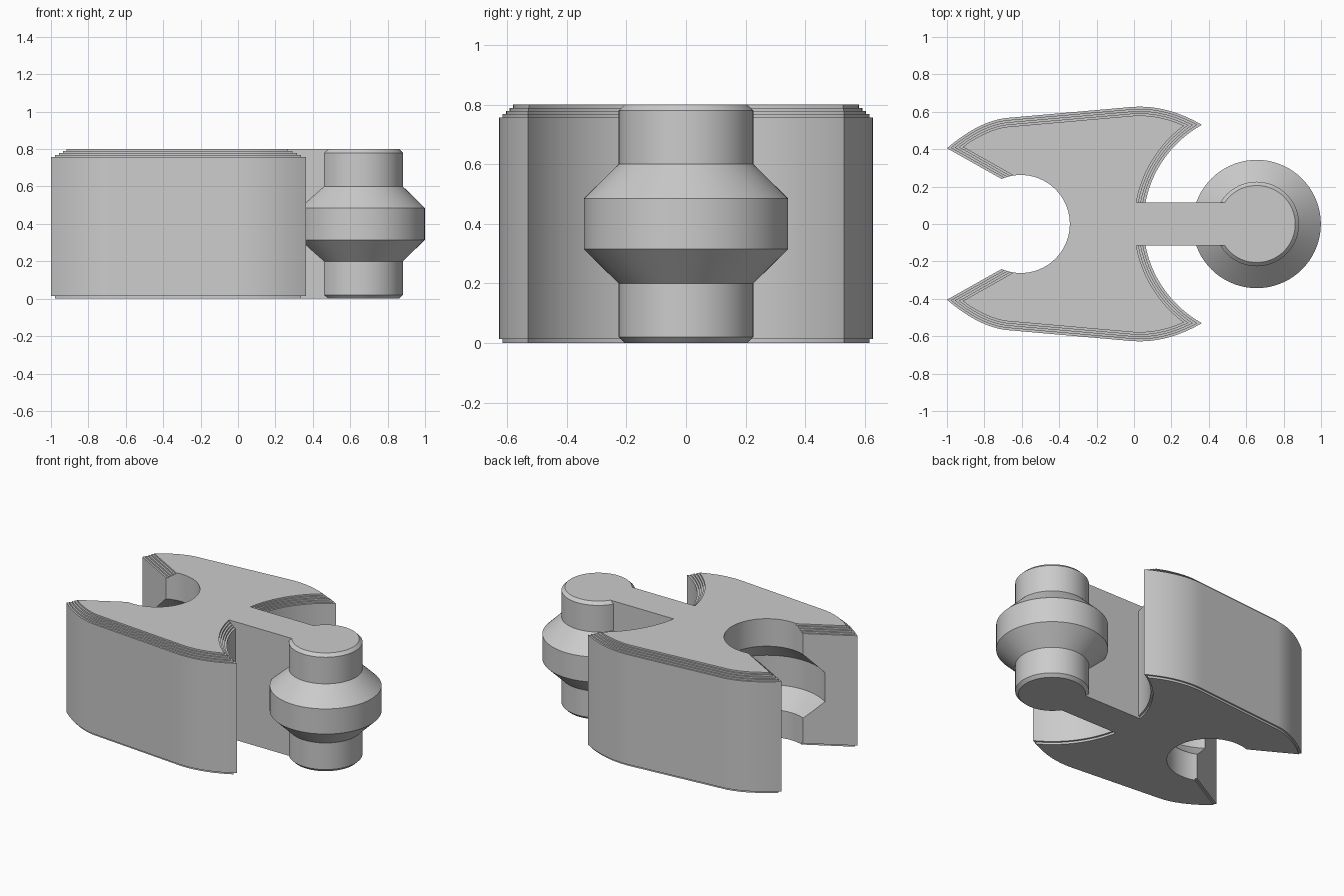
import bpy, bmesh, math
from mathutils import Vector

default = bpy.data.objects.get("Cube")
if default:
    bpy.data.objects.remove(default, do_unlink=True)

HEIGHT = 0.8
PIN_X, SOCKET_X = 0.656, -0.605

SHADE = (0.6, 0.6, 0.6, 1)
grey = bpy.data.materials.new("light grey")
grey.use_nodes = True
grey.diffuse_color = SHADE
grey.node_tree.nodes["Principled BSDF"].inputs["Base Color"].default_value = SHADE


def make_object(name, bm):
    bmesh.ops.recalc_face_normals(bm, faces=bm.faces)
    mesh = bpy.data.meshes.new(name)
    bm.to_mesh(mesh)
    bm.free()
    mesh.materials.append(grey)
    obj = bpy.data.objects.new(name, mesh)
    bpy.context.collection.objects.link(obj)
    return obj


def activate(obj):
    bpy.ops.object.select_all(action='DESELECT')
    obj.select_set(True)
    bpy.context.view_layer.objects.active = obj


def smooth(obj):
    activate(obj)
    bpy.ops.object.shade_smooth_by_angle(angle=math.radians(20))


def loft(name, rings):
    """Skin a stack of equal-length point rings and cap both ends."""
    bm = bmesh.new()
    loops = [[bm.verts.new(p) for p in ring] for ring in rings]
    n = len(loops[0])
    for a, b in zip(loops, loops[1:]):
        for i in range(n):
            j = (i + 1) % n
            bm.faces.new((a[i], a[j], b[j], b[i]))
    bm.faces.new(loops[0])
    bm.faces.new(loops[-1])
    return make_object(name, bm)


def lathe(name, x, profile, segments=72):
    angles = [2 * math.pi * i / segments for i in range(segments)]
    return loft(name, [[(x + r * math.cos(a), r * math.sin(a), z) for a in angles]
                       for r, z in profile])


def bezier(a, b, c, steps=300):
    a, b, c = Vector(a), Vector(b), Vector(c)
    return [a.lerp(b, i / steps).lerp(b.lerp(c, i / steps), i / steps)
            for i in range(steps)]


# Body outline: straight mouth edge, curved flank, hollow around the pin
mouth_in, mouth_tip, hollow_tip = Vector((-0.6, 0.18)), Vector((-1, 0.405)), Vector((0.363, 0.53))
front_bend, back_bend = Vector((-0.68, 0.567)), Vector((-0.02, 0.625))
flank = bezier(mouth_tip, (-0.83, 0.55), front_bend)
flank += bezier(front_bend, (front_bend + back_bend) / 2, back_bend)
flank += bezier(back_bend, (0.17, 0.642), hollow_tip) + [hollow_tip]
pin_centre = Vector((PIN_X, 0))
hollow_radius = (hollow_tip - pin_centre).length
along = (mouth_in - mouth_tip).normalized()
mouth_normal = Vector((-along.y, along.x))


def outline(d, flank_steps=48, arc_steps=24):
    """Closed body outline, moved inwards by d and trimmed at the sharp tips."""
    moved = []
    for i, p in enumerate(flank):
        t = (flank[min(i + 1, len(flank) - 1)] - flank[max(i - 1, 0)]).normalized()
        q = p + Vector((t.y, -t.x)) * d
        if ((q - mouth_tip).dot(mouth_normal) > d - 1e-4
                and (q - pin_centre).length > hollow_radius + d - 1e-4):
            moved.append(q)
    half = [mouth_in + mouth_normal * d]
    half += [moved[round(i * (len(moved) - 1) / flank_steps)] for i in range(flank_steps + 1)]
    arm = half[-1] - pin_centre
    start = math.atan2(arm.y, arm.x)
    for i in range(1, arc_steps + 1):
        a = start + (math.pi - start) * i / arc_steps
        half.append(pin_centre + arm.length * Vector((math.cos(a), math.sin(a))))
    return half + [Vector((p.x, -p.y)) for p in reversed(half[:-1])]


# Body with one small step below and four steps at the top rim
STEP, RIM = 0.0118, 0.757
levels = [(0, STEP), (0.014, STEP), (0.014, 0), (RIM, 0)]
for k in range(1, 5):
    levels += [(levels[-1][0], k * STEP), (RIM + (HEIGHT - RIM) * k / 4, k * STEP)]
body = loft("link_body", [[(p.x, p.y, z) for p in outline(d)] for z, d in levels])

# Socket hollow, a slightly larger copy of the pin shape
cutter = lathe("socket_cutter", SOCKET_X,
               [(0.262, -0.1), (0.262, 0.186), (0.377, 0.301),
                (0.377, 0.499), (0.262, 0.614), (0.262, 0.9)])
cutter.hide_render = True
cut = body.modifiers.new("socket", 'BOOLEAN')
cut.operation = 'DIFFERENCE'
cut.solver = 'EXACT'
cut.object = cutter
activate(body)
bpy.ops.object.modifier_apply(modifier=cut.name)
bpy.data.objects.remove(cutter, do_unlink=True)
smooth(body)

# Pin with a flared collar
pin = lathe("hinge_pin", PIN_X,
            [(0.206, 0), (0.226, 0.02), (0.226, 0.2), (0.343, 0.315), (0.343, 0.485),
             (0.226, 0.6), (0.226, 0.78), (0.206, HEIGHT)])
smooth(pin)

# Neck joining body and pin
bm = bmesh.new()
bmesh.ops.create_cube(bm, size=1)
x0, x1 = -0.02, PIN_X - 0.17
for v in bm.verts:
    v.co = ((x0 + x1) / 2 + v.co.x * (x1 - x0), v.co.y * 0.23, (v.co.z + 0.5) * HEIGHT)
make_object("neck", bm)
